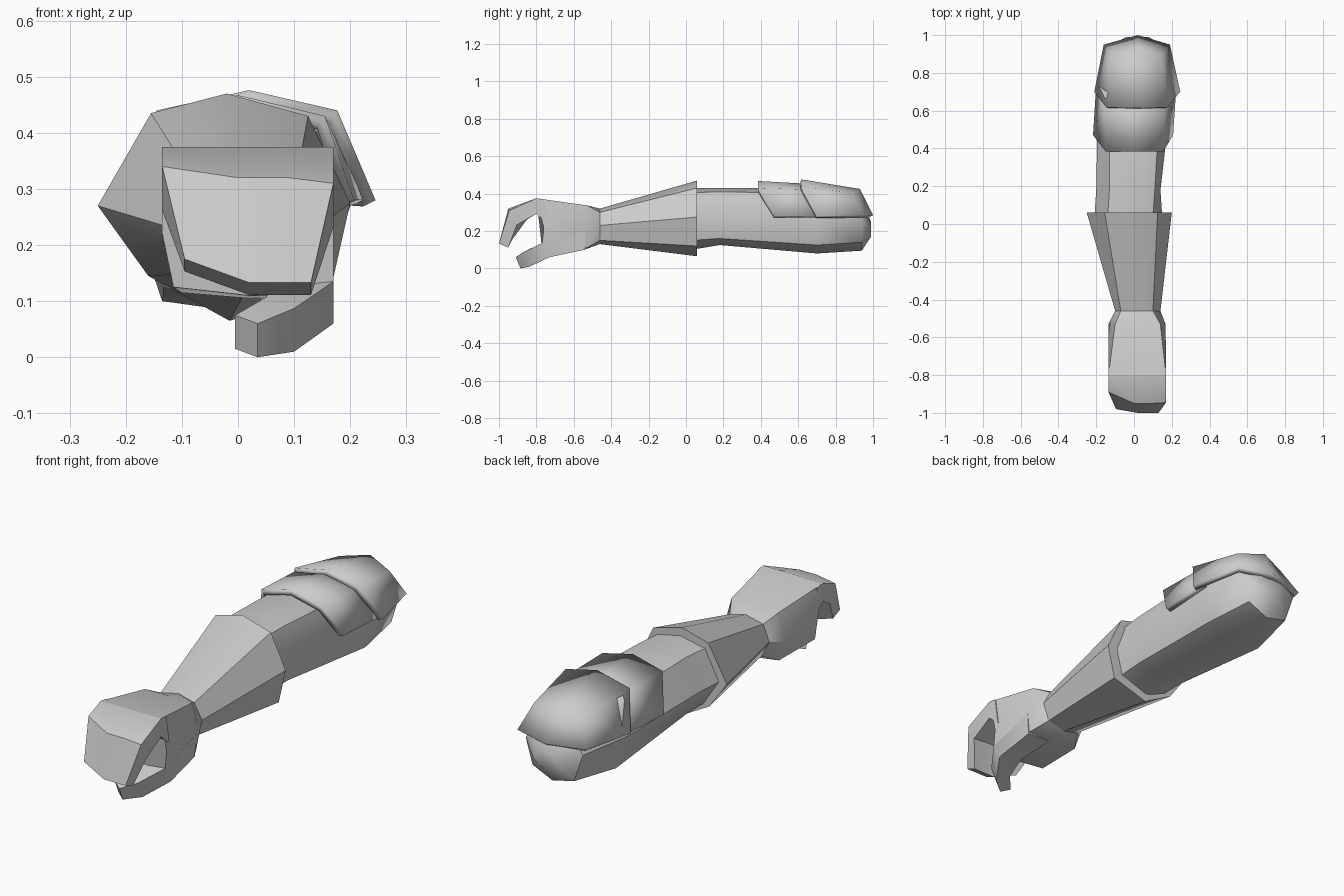
import bpy, bmesh, math
from mathutils import Vector

if "Cube" in bpy.data.objects:
    bpy.data.objects.remove(bpy.data.objects["Cube"], do_unlink=True)

grey = bpy.data.materials.new("plain grey")
grey.use_nodes = True
grey.diffuse_color = (0.6, 0.6, 0.6, 1)
grey.node_tree.nodes["Principled BSDF"].inputs["Base Color"].default_value = (0.6, 0.6, 0.6, 1)


def loft(name, rows, closed=True, angle=35, thickness=0):
    """Skin rows of points; closed rows become capped tubes, open rows become shells."""
    bm = bmesh.new()
    grid = [[bm.verts.new(p) for p in row] for row in rows]
    n = len(rows[0])
    for a, b in zip(grid, grid[1:]):
        for i in range(n if closed else n - 1):
            j = (i + 1) % n
            bm.faces.new((a[i], a[j], b[j], b[i]))
    if closed:
        bm.faces.new(grid[0])
        bm.faces.new(grid[-1])
    bmesh.ops.remove_doubles(bm, verts=bm.verts, dist=0.0005)
    bmesh.ops.recalc_face_normals(bm, faces=bm.faces)
    if not closed:
        bm.normal_update()
        if sum(f.normal.z for f in bm.faces) < 0:
            bmesh.ops.reverse_faces(bm, faces=bm.faces)
    mesh = bpy.data.meshes.new(name)
    bm.to_mesh(mesh)
    bm.free()
    mesh.materials.append(grey)
    obj = bpy.data.objects.new(name, mesh)
    bpy.context.collection.objects.link(obj)
    bpy.ops.object.select_all(action='DESELECT')
    obj.select_set(True)
    bpy.context.view_layer.objects.active = obj
    bpy.ops.object.shade_smooth_by_angle(angle=math.radians(angle))
    if thickness:
        mod = obj.modifiers.new("thickness", 'SOLIDIFY')
        mod.thickness = thickness
        mod.offset = -1
    return obj


def ring(y, pts):
    return [(x, y, z) for x, z in pts]


# Octagonal sections, starting at the top and running towards +x
wrist = [(.02, .32), (.10, .30), (.14, .23), (.11, .15),
         (.02, .13), (-.06, .15), (-.10, .225), (-.07, .30)]
cuff = [(-.02, .47), (.125, .43), (.20, .275), (.165, .12),
        (-.015, .065), (-.16, .145), (-.25, .27), (-.155, .435)]
elbow = [(-.02, .43), (.10, .405), (.15, .275), (.12, .15),
         (-.02, .10), (-.13, .15), (-.21, .27), (-.14, .405)]
bicep = [(0, .43), (.11, .41), (.14, .28), (.12, .16),
         (-.01, .125), (-.13, .15), (-.20, .27), (-.13, .41)]
shoulder = [(.02, .43), (.14, .40), (.20, .27), (.155, .125),
            (.01, .08), (-.135, .10), (-.19, .26), (-.13, .40)]
shoulder_back = [(.02, .34), (.11, .33), (.155, .255), (.12, .14),
                 (.02, .095), (-.09, .12), (-.135, .25), (-.08, .33)]
shoulder_tip = [(.02, .25), (.05, .24), (.08, .20), (.06, .175),
                (.02, .17), (-.02, .175), (-.04, .20), (-.02, .24)]

# Flared forearm cuff and upper arm
loft("forearm_cuff", [ring(-.46, wrist), ring(.06, cuff)])
loft("upper_arm", [ring(.03, elbow), ring(.18, bicep), ring(.70, shoulder),
                   ring(.94, shoulder_back), ring(.99, shoulder_tip)], angle=45)

# Palm widening from the wrist to the knuckles
palm_mid = [(.02, .337), (.14, .337), (.167, .24), (.155, .11),
            (.02, .105), (-.10, .115), (-.135, .21), (-.10, .335)]
palm_end = [(.02, -.80, .375), (.17, -.80, .375), (.17, -.76, .215), (.17, -.77, .13),
            (.02, -.77, .11), (-.115, -.77, .125), (-.135, -.76, .22), (-.135, -.80, .375)]
loft("palm", [ring(-.46, wrist), ring(-.53, palm_mid), palm_end])

# Curled finger slab: outer surface rows and their inward offsets
outer = [
    [(x, -.76, .369) for x in (-.135, 0, .09, .17)],
    [(x, -.80, .375) for x in (-.135, 0, .09, .17)],
    [(-.135, -.89, .34), (0, -.95, .32), (.09, -.95, .32), (.17, -.945, .31)],
    [(-.095, -.98, .175), (.02, -1, .133), (.08, -1, .133), (.13, -1, .133)],
]
inward = [(0, .02, -.13), (0, 0, -.083), (0, .04, -.078), (0, .05, -.022)]
loft("fingers", [row + [tuple(Vector(p) + Vector(d)) for p in reversed(row)]
                 for row, d in zip(outer, inward)], angle=40)

# Thumb sweeping from the heel of the palm, forwards and across
loft("thumb", [
    [(.165, -.54, .20), (.16, -.54, .10), (.04, -.54, .105), (.04, -.54, .20)],
    [(.17, -.77, .135), (.17, -.73, .06), (.06, -.71, .08), (.07, -.73, .14)],
    [(.10, -.87, .087), (.10, -.835, .01), (.05, -.80, .035), (.05, -.83, .107)],
    [(.035, -.91, .06), (.035, -.885, 0), (-.005, -.86, .015), (-.005, -.885, .075)],
])

# Overlapping shoulder plates
loft("lower_shoulder_plate", [
    [(-.217, .47, .28), (-.15, .385, .43), (0, .385, .467), (.155, .385, .43), (.207, .47, .28)],
    [(-.20, .74, .28), (-.145, .70, .42), (.01, .70, .45), (.16, .70, .42), (.225, .74, .28)],
], closed=False, angle=45, thickness=.025)
loft("upper_shoulder_plate", [
    [(-.21, .70, .28), (-.145, .618, .44), (.02, .615, .476), (.177, .618, .44), (.245, .70, .28)],
    [(-.16, .95, .285), (-.11, .89, .40), (.02, .93, .425), (.145, .89, .40), (.19, .95, .285)],
    [(-.16, .95, .285), (-.16, .95, .285), (.02, 1, .285), (.19, .95, .285), (.19, .95, .285)],
], closed=False, angle=50, thickness=.025)
